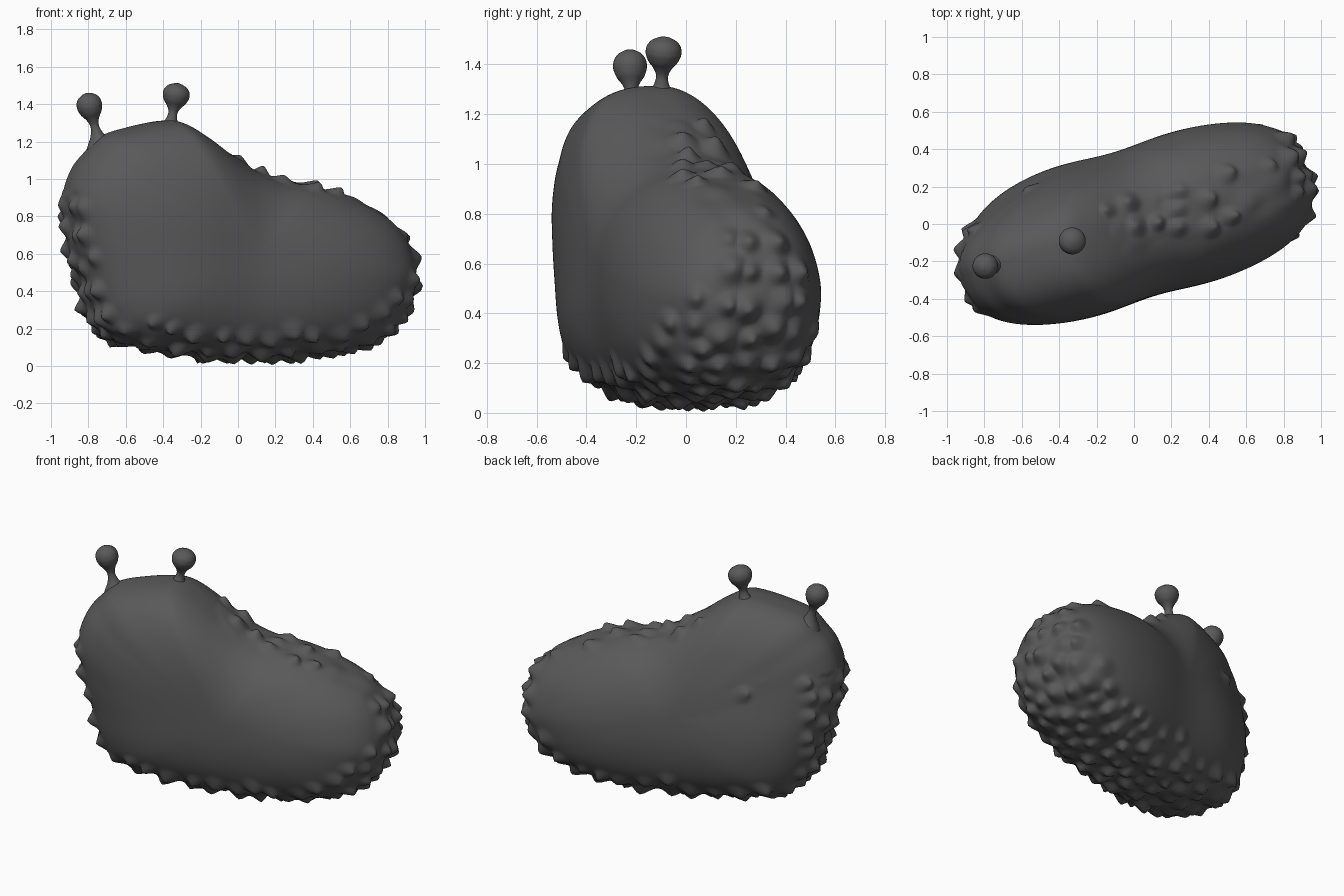
import bpy, bmesh, math, random
from mathutils import Vector, Matrix, noise, kdtree

if "Cube" in bpy.data.objects:
    bpy.data.objects.remove(bpy.data.objects["Cube"], do_unlink=True)
random.seed(7)

grey = bpy.data.materials.new("dark grey skin")
grey.use_nodes = True
grey.diffuse_color = (0.1, 0.1, 0.1, 1)
grey.node_tree.nodes["Principled BSDF"].inputs["Base Color"].default_value = (0.1, 0.1, 0.1, 1)
grey.node_tree.nodes["Principled BSDF"].inputs["Roughness"].default_value = 0.6


def spline(pts, steps, closed):
    """Catmull-Rom samples through 2D points."""
    n, out = len(pts), []
    get = (lambda i: Vector(pts[i % n])) if closed else (lambda i: Vector(pts[min(max(i, 0), n - 1)]))
    for i in range(n if closed else n - 1):
        a, b, c, d = (get(i + k) for k in (-1, 0, 1, 2))
        for k in range(steps):
            t = k / steps
            out.append(0.5 * (2 * b + (c - a) * t + (2 * a - 5 * b + 4 * c - d) * t * t
                              + (3 * b - 3 * c + d - a) * t ** 3))
    if not closed:
        out.append(Vector(pts[-1]))
    return out


def ramp(x, low, high):
    t = max(0, min(1, (x - low) / (high - low)))
    return t * t * (3 - 2 * t)


def finish(name, bm):
    bmesh.ops.recalc_face_normals(bm, faces=bm.faces)
    for f in bm.faces:
        f.smooth = True
    me = bpy.data.meshes.new(name)
    bm.to_mesh(me)
    bm.free()
    me.materials.append(grey)
    ob = bpy.data.objects.new(name, me)
    bpy.context.collection.objects.link(ob)


def skin(bm, rings, first, last):
    """Bridge closed rings of vertices and cap both ends with fans."""
    n = len(rings[0])
    for a, b in zip(rings, rings[1:]):
        for i in range(n):
            j = (i + 1) % n
            bm.faces.new((a[i], a[j], b[j], b[i]))
    for ring, tip in ((rings[0], first), (rings[-1], last)):
        for i in range(n):
            bm.faces.new((ring[i], ring[(i + 1) % n], tip))


# Body: bean outline (length, height) inflated sideways, then turned
outline = spline([(-.85, 1.145), (-.76, 1.23), (-.6, 1.28), (-.44, 1.31), (-.34, 1.305), (-.21, 1.235),
                  (-.06, 1.13), (.07, 1.05), (.22, .995), (.42, .965), (.6, .91), (.78, .82), (.91, .69),
                  (.97, .5), (.945, .36), (.87, .23), (.73, .13), (.5, .07), (.25, .045), (0, .045),
                  (-.25, .06), (-.5, .09), (-.71, .15), (-.82, .28), (-.885, .5), (-.94, .7),
                  (-.97, .9), (-.925, 1.05)], 11, True)
CENTRE = Vector((0, .6))
HALF, ACROSS = .428, 130
TURN = Matrix.Rotation(math.radians(16.5), 3, 'Z')


def surface(p, phi):
    """Squarer cross-section below, rounder above; the crown is fuller towards the front."""
    c, s = math.cos(phi), math.sin(phi)
    tail = ramp(p.x, -.4, .35)
    top_power = (2.1 if c > 0 else 2.75) * (1 - tail) + 2.25 * tail
    power = 2.9 + (top_power - 2.9) * ramp(p.y, .4, 1.0)
    k = (abs(c) ** power + s ** power) ** (-1 / power)
    q = CENTRE + (p - CENTRE) * s * k
    waist = 1 - .06 * math.exp(-(q.x / .25) ** 2)
    if c > 0:
        waist *= 1 - .12 * ramp(q.y, .4, 1.05)
    else:
        waist *= 1 - .1 * ramp(q.x, -.3, .4) * ramp(q.y, .4, 1.0)
    return Vector((q.x, HALF * c * k * waist, q.y))


def band(q):
    """Half width of the spiky band: broad below, narrow on the back and ends, none on the crown."""
    if q.z > .93 and q.x < -.12:
        return -.1
    if q.x > -.12 and q.z > .4:
        return .33 - .16 * ramp(q.z, .4, .65)
    if q.x < -.6 and q.z > .2:
        return .33 - .11 * ramp(q.z, .2, .4)
    return .33


# Spike roots on a jittered lattice around the rim
roots = []
for v in (-.32, -.21, -.11, 0, .11, .21, .32):
    travelled, gap = 0, random.uniform(0, .1)
    for a, b in zip(outline, outline[1:]):
        travelled += (b - a).length
        if travelled < gap:
            continue
        gap = travelled + random.uniform(.1, .18)
        w = v + random.uniform(-.025, .025)
        phi = min((abs(surface(b, math.pi * k / 90).y - w), math.pi * k / 90) for k in range(1, 90))[1]
        q = surface(b, phi)
        on_back = q.z > .75 and q.x > -.12
        if abs(w) <= band(q) + .02 and not (on_back and random.random() < .45):
            roots.append((q, random.uniform(.03, .055), random.uniform(.06, .09)))
tree = kdtree.KDTree(len(roots))
for i, r in enumerate(roots):
    tree.insert(r[0], i)
tree.balance()


def spiked(q):
    out = Vector((q.x, 0, q.z - .6)).normalized()
    out = (out + Vector((0, q.y, 0))).normalized()
    lift = 0
    for _, i, d in tree.find_range(q, .09):
        root, height, radius = roots[i]
        if d < radius:
            lift = max(lift, height * (1 - (d / radius) ** 1.5) ** 2)
    edge = max(0, min(1, (band(q) - abs(q.y)) / .08))
    return q + out * (lift + .02 * edge * noise.noise(q * 8))


bm = bmesh.new()
rings = []
for k in range(1, ACROSS):
    phi = math.pi * k / ACROSS
    rings.append([bm.verts.new(TURN @ spiked(surface(p, phi))) for p in outline])
tips = [bm.verts.new(TURN @ (surface(outline[0], phi))) for phi in (0, math.pi)]
skin(bm, rings, *tips)
finish("body", bm)

# Eye stalks: flared foot, thin neck and round bulb turned in one piece
profile = spline([(-.05, .075), (-.02, .058), (.01, .04), (.045, .027), (.08, .024), (.115, .037),
                  (.145, .057), (.175, .068), (.195, .07), (.22, .066), (.245, .05), (.262, .022)], 4, False)


def stalk(name, base, bulb, size):
    base, bulb = Vector(base), Vector(bulb)
    axis = bulb - base
    rot = axis.to_track_quat('Z', 'Y')
    stretch = axis.length / .195
    bm = bmesh.new()
    place = lambda r, a, t: bm.verts.new(base + rot @ Vector((r * math.cos(a), r * math.sin(a), t * stretch)))
    rings = [[place(p.y * size, math.tau * i / 32, p.x) for i in range(32)] for p in profile]
    skin(bm, rings, place(0, 0, -.05), place(0, 0, .267))
    finish(name, bm)


stalk("right_eye_stalk", (-.75, -.217, 1.22), (-.795, -.225, 1.395), .97)
stalk("left_eye_stalk", (-.36, -.1, 1.29), (-.33, -.09, 1.452), 1.03)
